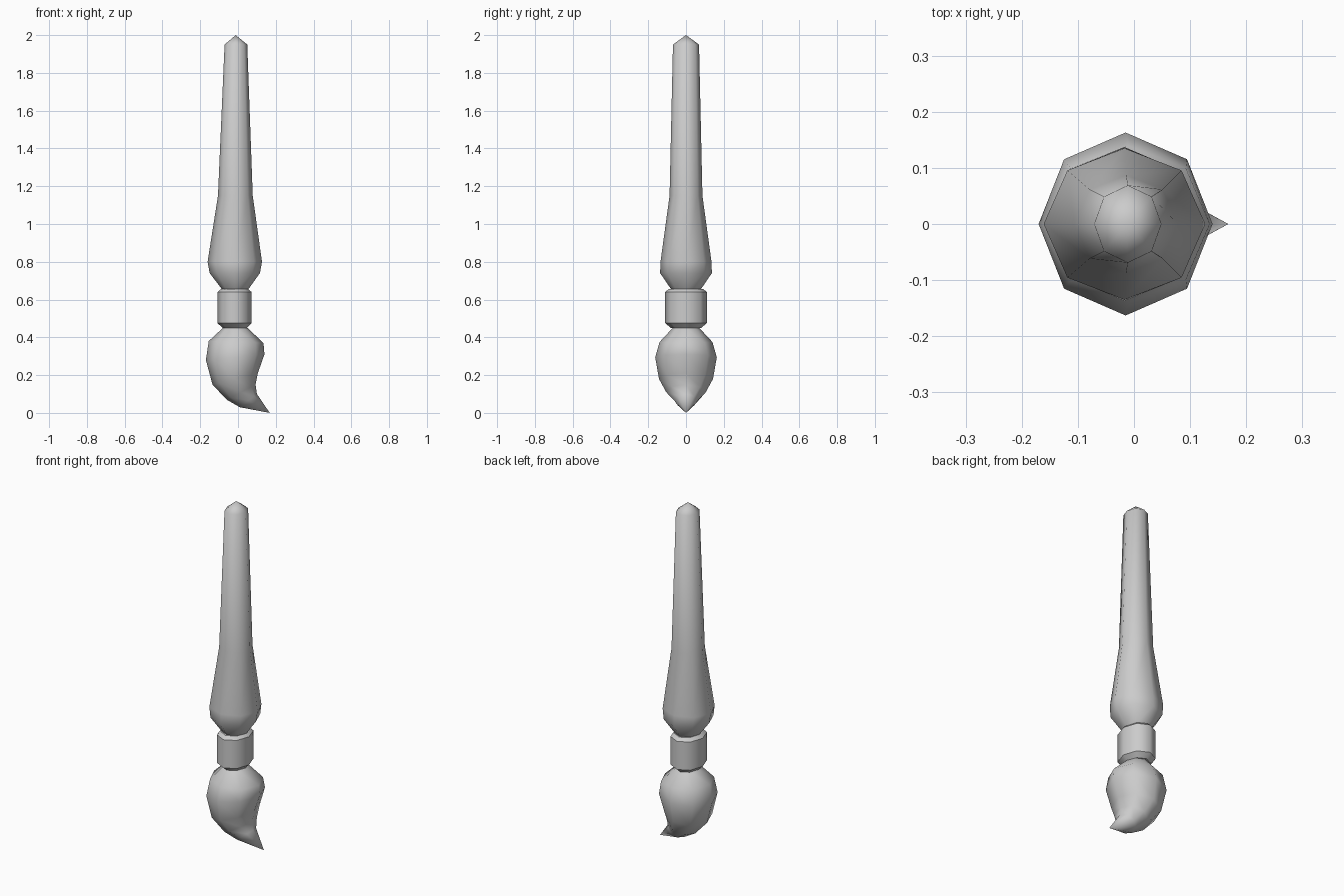
import bpy, bmesh, math

cube = bpy.data.objects.get("Cube")
if cube:
    bpy.data.objects.remove(cube, do_unlink=True)

SIDES = 8

grey = bpy.data.materials.new("plain_grey")
grey.use_nodes = True
grey.diffuse_color = (0.6, 0.6, 0.6, 1)
grey.node_tree.nodes["Principled BSDF"].inputs["Base Color"].default_value = (0.6, 0.6, 0.6, 1)


def loft(name, rings, tip=None, sharp_rings=()):
    """Skin oval rings (left x, left z, right x, right z, half depth), closing at a tip if given."""
    bm = bmesh.new()
    loops = []
    for lx, lz, rx, rz, depth in rings:
        loop = []
        for i in range(SIDES):
            a = math.tau * i / SIDES
            t = (1 + math.cos(a)) / 2
            loop.append(bm.verts.new((lx + (rx - lx) * t, depth * math.sin(a), lz + (rz - lz) * t)))
        loops.append(loop)
    for low, high in zip(loops, loops[1:]):
        for i in range(SIDES):
            j = (i + 1) % SIDES
            bm.faces.new((low[i], low[j], high[j], high[i]))
    bm.faces.new(loops[0])
    if tip:
        point = bm.verts.new(tip)
        for i in range(SIDES):
            bm.faces.new((loops[-1][i], loops[-1][(i + 1) % SIDES], point))
    else:
        bm.faces.new(loops[-1])
    bmesh.ops.recalc_face_normals(bm, faces=bm.faces)
    for f in bm.faces:
        f.smooth = True
    for r in sharp_rings:
        for i in range(SIDES):
            bm.edges.get((loops[r][i], loops[r][(i + 1) % SIDES])).smooth = False
    mesh = bpy.data.meshes.new(name)
    bm.to_mesh(mesh)
    bm.free()
    mesh.materials.append(grey)
    obj = bpy.data.objects.new(name, mesh)
    bpy.context.collection.objects.link(obj)


def level(cx, z, rx, ry):
    return (cx - rx, z, cx + rx, z, ry)


# Tapered handle with a pointed end
loft("handle", [level(-0.015, 0.655, 0.07, 0.079),
                level(-0.017, 0.74, 0.133, 0.137),
                level(-0.017, 0.80, 0.144, 0.135),
                level(-0.014, 1.15, 0.092, 0.087),
                level(-0.011, 1.95, 0.06, 0.069)],
     tip=(-0.012, 0, 2.0), sharp_rings=(0,))

# Collar with bevelled rims
loft("ferrule", [level(-0.018, 0.45, 0.064, 0.08),
                 level(-0.018, 0.475, 0.09, 0.11),
                 level(-0.018, 0.64, 0.09, 0.11),
                 level(-0.018, 0.657, 0.07, 0.09)],
     sharp_rings=(0, 1, 2, 3))

# Bulb of bristles, leaning to a swept tip
loft("bristles", [(-0.08, 0.45, 0.05, 0.45, 0.07),
                  (-0.155, 0.38, 0.135, 0.37, 0.14),
                  (-0.17, 0.28, 0.14, 0.31, 0.163),
                  (-0.135, 0.15, 0.105, 0.21, 0.143),
                  (-0.06, 0.07, 0.093, 0.15, 0.105),
                  (0.01, 0.03, 0.10, 0.10, 0.062)],
     tip=(0.168, 0, 0.0), sharp_rings=(0,))
